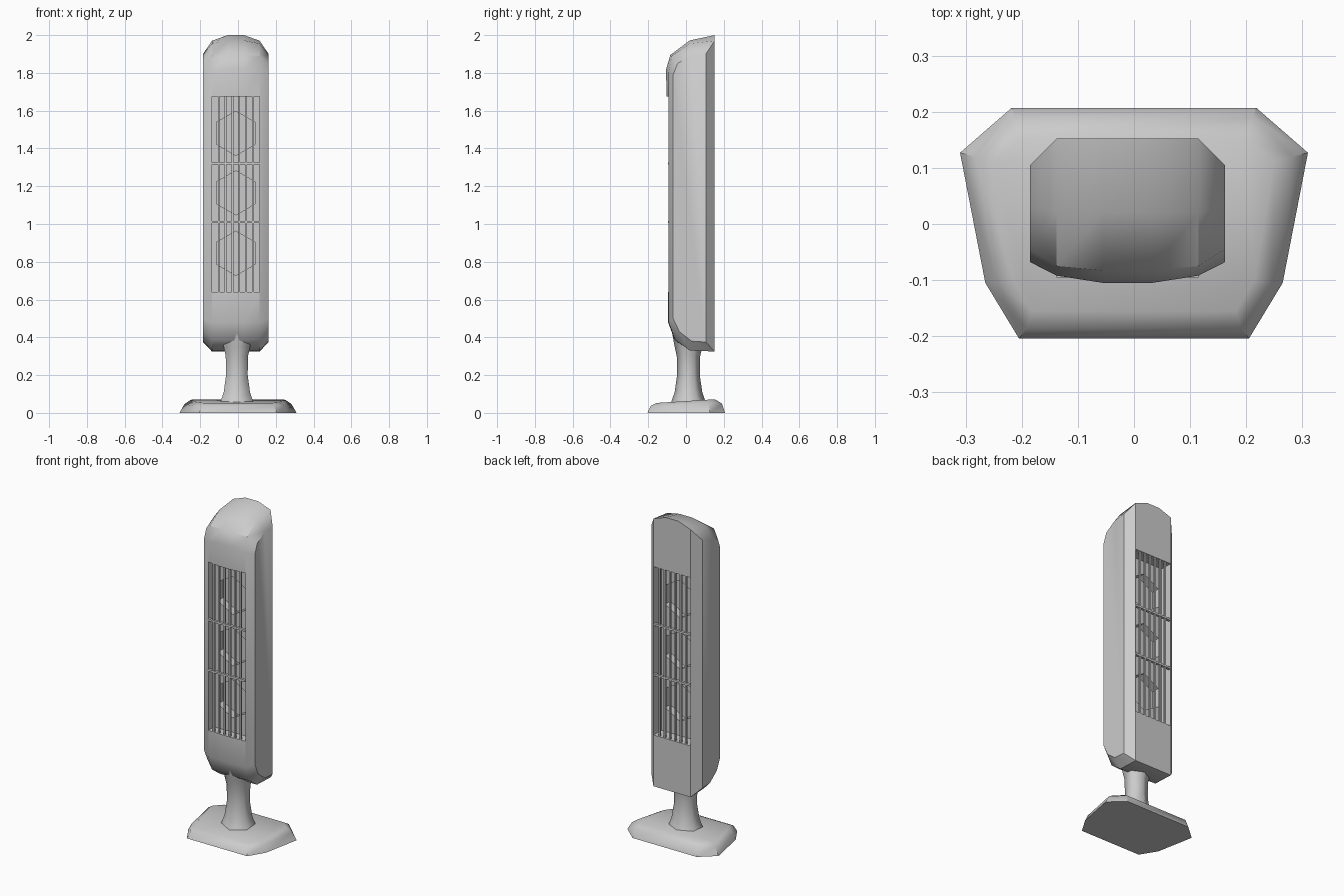
import bpy, bmesh, math

if "Cube" in bpy.data.objects:
    bpy.data.objects.remove(bpy.data.objects["Cube"])

CX = -0.0115                      # centre line of the fan housing
X0, X1 = -0.138, 0.115            # grille opening sides
Z0, Z1 = 0.64, 1.675              # grille opening bottom and top


def finish(name, bm, smooth=None):
    bmesh.ops.recalc_face_normals(bm, faces=bm.faces[:])
    me = bpy.data.meshes.new(name)
    bm.to_mesh(me)
    bm.free()
    ob = bpy.data.objects.new(name, me)
    bpy.context.collection.objects.link(ob)
    if smooth:
        shade(ob, smooth)
    return ob


def shade(ob, angle):
    bpy.ops.object.select_all(action='DESELECT')
    ob.select_set(True)
    bpy.context.view_layer.objects.active = ob
    bpy.ops.object.shade_smooth_by_angle(angle=math.radians(angle))


def loft(name, loops, smooth=None):
    bm = bmesh.new()
    rings = [[bm.verts.new(p) for p in loop] for loop in loops]
    n = len(rings[0])
    for a, b in zip(rings, rings[1:]):
        for i in range(n):
            j = (i + 1) % n
            bm.faces.new((a[i], a[j], b[j], b[i]))
    bm.faces.new(rings[0][::-1])
    bm.faces.new(rings[-1])
    return finish(name, bm, smooth)


def add_box(bm, x0, x1, y0, y1, z0, z1):
    vs = bmesh.ops.create_cube(bm, size=1)['verts']
    for v in vs:
        v.co = ((x0 + x1) / 2 + v.co.x * (x1 - x0),
                (y0 + y1) / 2 + v.co.y * (y1 - y0),
                (z0 + z1) / 2 + v.co.z * (z1 - z0))


def box(name, *dims):
    bm = bmesh.new()
    add_box(bm, *dims)
    return finish(name, bm)


def cut(ob, cutter):
    m = ob.modifiers.new("cut", 'BOOLEAN')
    m.operation, m.solver, m.object = 'DIFFERENCE', 'EXACT', cutter
    bpy.context.view_layer.objects.active = ob
    bpy.ops.object.modifier_apply(modifier=m.name)
    bpy.data.objects.remove(cutter)


# Housing: side profiles lofted across the width
side = [(.105, .375), (.03, .38), (-.035, .43), (-.068, .50),
        (-.068, 1.79), (-.045, 1.85), (.03, 1.895), (.105, 1.90)]
edge = [(.152, .325), (.02, .33), (-.055, .385), (-.092, .48),
        (-.092, 1.80), (-.075, 1.89), (.02, 1.955), (.152, 1.97)]
mid = [(.152, .325), (.02, .33), (-.06, .385), (-.095, .48),
       (-.105, 1.82), (-.083, 1.895), (.02, 1.972), (.152, 2.0)]
columns = [(-.185, side), (X0, edge), (-.055, mid), (.032, mid), (X1, edge), (.162, side)]
housing = loft("housing", [[(x, y, z) for y, z in prof] for x, prof in columns])
cut(housing, box("opening_cutter", X0 + .001, X1 - .001, -.3, .3, Z0, Z1))
shade(housing, 38)

# Inner plate with hexagonal fan wells on both faces
plate = box("fan_plate", X0, X1, -.035, .075, Z0 - .005, Z1 + .005)
for z in (.845, 1.165, 1.48):
    for y in (-.035, .075):
        bpy.ops.mesh.primitive_cylinder_add(vertices=6, radius=.117, depth=.1,
                                            location=(CX, y, z), rotation=(math.pi / 2, 0, 0))
        cut(plate, bpy.context.object)

# Grilles: upright slats and two cross bars, front and back
for name, y in (("front_grille", -.087), ("back_grille", .143)):
    bm = bmesh.new()
    for i in range(1, 7):
        x = X0 + (X1 - X0) * i / 7
        add_box(bm, x - .005, x + .005, y - .006, y + .006, Z0, Z1)
    for z in (1.01, 1.32):
        add_box(bm, X0, X1, y - .008, y + .008, z - .006, z + .006)
    finish(name, bm)

# Neck: flared six-sided column
neck_rings = [(.05, .094), (.075, .085), (.11, .073), (.20, .060), (.30, .062), (.35, .073), (.43, .088)]
loft("neck", [[(-.006 + 1.1 * r * math.sin(k * math.pi / 3),
                .013 - r * math.cos(k * math.pi / 3), z) for k in range(6)]
              for z, r in neck_rings], 62)


# Base: chamfered foot with a top sloping to the front
def outline(half, z_front, z_back):
    pts = half + [(-x, y) for x, y in reversed(half)]
    return [(x, y, z_front + (z_back - z_front) * (y + .2) / .4) for x, y in pts]


foot = [(.205, -.204), (.265, -.105), (.31, .127), (.218, .207)]
rim = [(.192, -.187), (.245, -.105), (.283, .12), (.212, .19)]
top = [(.182, -.155), (.215, -.10), (.25, .11), (.20, .153)]
loft("base", [outline(foot, 0, 0), outline(rim, .036, .05), outline(top, .05, .075)], 40)
